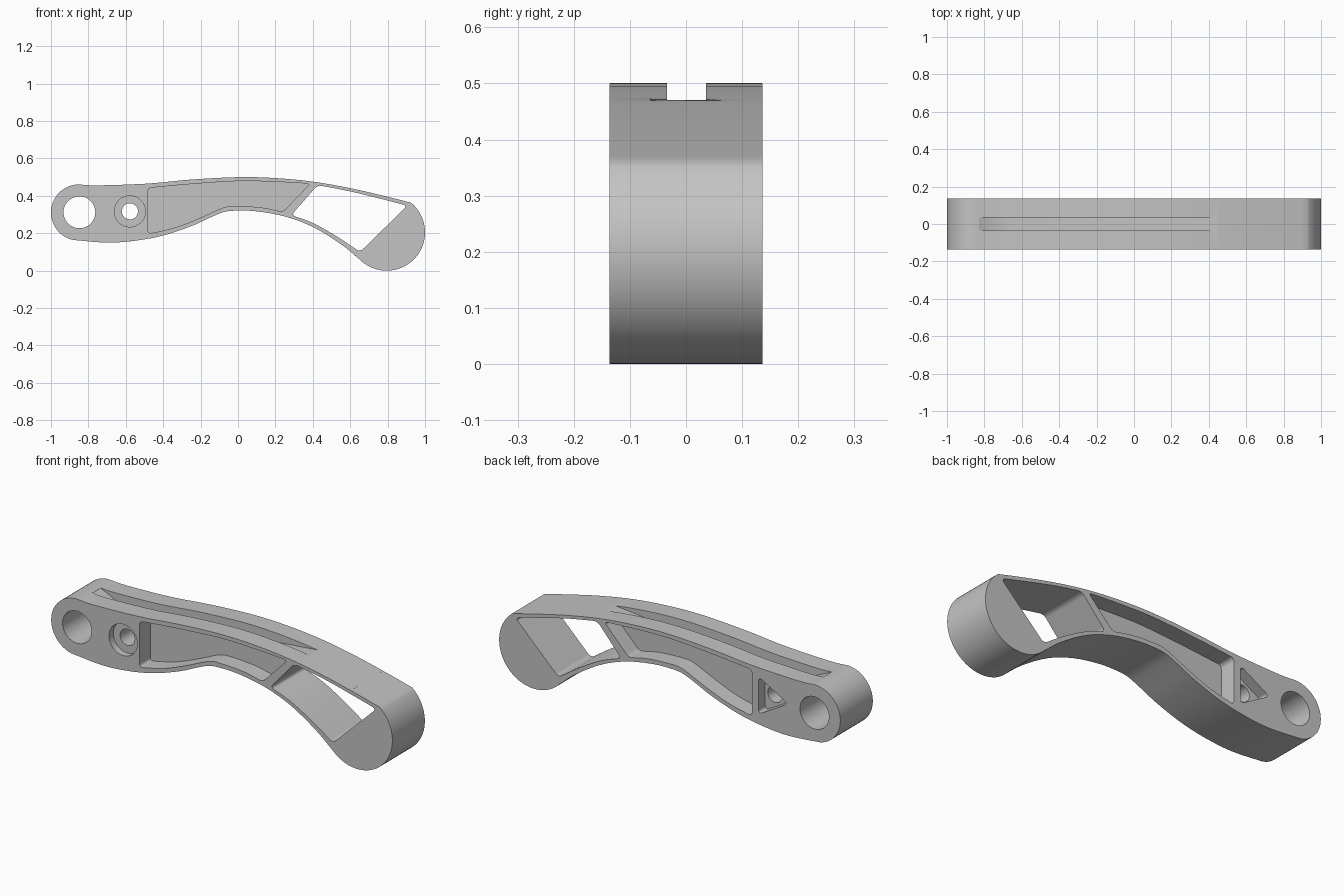
import bpy, bmesh
from math import sin, cos, pi, radians
from mathutils import Vector

cube = bpy.data.objects.get("Cube")
if cube:
    bpy.data.objects.remove(cube)

HALF = 0.136          # half thickness of the arm
END = (0.795, 0.205)  # centre of the round end
END_R = 0.205

grey = bpy.data.materials.new("satin_grey")
grey.use_nodes = True
grey.diffuse_color = (0.55, 0.55, 0.55, 1)
grey.node_tree.nodes["Principled BSDF"].inputs["Base Color"].default_value = (0.55, 0.55, 0.55, 1)


def spline(pts, n=4):
    """Smooth curve through the points."""
    p = [Vector(q) for q in pts]
    p = [p[0] * 2 - p[1]] + p + [p[-1] * 2 - p[-2]]
    out = []
    for a, b, c, d in zip(p, p[1:], p[2:], p[3:]):
        for i in range(n):
            t = i / n
            out.append(0.5 * (2 * b + (c - a) * t + (2 * a - 5 * b + 4 * c - d) * t ** 2
                              + (3 * b - a - 3 * c + d) * t ** 3))
    return out + [p[-2]]


def arc(centre, r, start, stop, n):
    return [Vector((centre[0] + r * cos(radians(start + (stop - start) * i / n)),
                    centre[1] + r * sin(radians(start + (stop - start) * i / n))))
            for i in range(n + 1)]


def prism(name, outline, y0, y1, corner=0.0, edge_round=None):
    """Extrude an x-z outline along y, optionally rounding corners or rims."""
    bm = bmesh.new()
    face = bm.faces.new([bm.verts.new((p[0], y0, p[1])) for p in outline])
    ext = bmesh.ops.extrude_face_region(bm, geom=[face])["geom"]
    bmesh.ops.translate(bm, vec=(0, y1 - y0, 0),
                        verts=[g for g in ext if isinstance(g, bmesh.types.BMVert)])
    bmesh.ops.recalc_face_normals(bm, faces=bm.faces)
    if corner:
        sharp = [e for e in bm.edges
                 if abs(e.verts[0].co.y - e.verts[1].co.y) > 0.001
                 and e.calc_face_angle(0) > radians(32)]
        bmesh.ops.bevel(bm, geom=sharp, offset=corner, segments=5, profile=0.5,
                        affect='EDGES', clamp_overlap=True)
    if edge_round:
        rims = [e for e in bm.edges
                if abs(e.verts[0].co.y - e.verts[1].co.y) < 0.001 and edge_round(e)]
        bmesh.ops.bevel(bm, geom=rims, offset=0.014, segments=3, profile=0.5,
                        affect='EDGES', clamp_overlap=True)
    mesh = bpy.data.meshes.new(name)
    bm.to_mesh(mesh)
    bm.free()
    mesh.materials.append(grey)
    ob = bpy.data.objects.new(name, mesh)
    bpy.context.collection.objects.link(ob)
    return ob


def outside_round_end(e):
    m = (e.verts[0].co + e.verts[1].co) / 2
    return (Vector((m.x, m.z)) - Vector(END)).length > END_R + 0.002


# Arm outline: top edge, round end, underside, pivot end
top = spline([(-0.85, 0.461), (-0.77, 0.456), (-0.6, 0.46), (-0.45, 0.468), (-0.25, 0.487),
              (0, 0.5), (0.2, 0.495), (0.4, 0.476), (0.6, 0.441), (0.8, 0.395), (0.925, 0.363)])
under = spline([(0.65, 0.06), (0.55, 0.142), (0.4, 0.234), (0.25, 0.29), (0.1, 0.317),
                (0, 0.321), (-0.07, 0.315), (-0.14, 0.288), (-0.25, 0.238), (-0.4, 0.188),
                (-0.55, 0.16), (-0.7, 0.15), (-0.88, 0.164)])
arm = prism("arm", top[1:-1] + arc(END, END_R, 50.5, -135, 36) + under[1:-1]
            + arc((-0.85, 0.311), 0.15, 258, 90, 24), -HALF, HALF,
            edge_round=outside_round_end)

# Open window beside the round end
window = (spline([(0.425, 0.457), (0.6, 0.424), (0.78, 0.38), (0.905, 0.347)], 3)
          + spline([(0.652, 0.1), (0.53, 0.182), (0.4, 0.255), (0.285, 0.297)], 3))
cutters = [prism("window_cutter", window, -1, 1, corner=0.022)]

# Matching pockets on both faces, leaving a central web
pocket = (spline([(-0.482, 0.442), (-0.25, 0.463), (0, 0.479), (0.2, 0.475), (0.385, 0.465)], 4)
          + spline([(0.24, 0.314), (0.13, 0.337), (0, 0.345), (-0.075, 0.338), (-0.2, 0.283),
                    (-0.34, 0.229), (-0.482, 0.197)], 3))
for side in (-1, 1):
    cutters.append(prism("pocket_cutter", pocket, side * 0.046, side * 0.3, corner=0.02))

# Pivot hole, bolt hole, round bolt recess and triangular nut recess
BOLT = (-0.578, 0.317)
cutters += [
    prism("pivot_cutter", arc((-0.848, 0.312), 0.085, 0, 354, 59), -1, 1),
    prism("bolt_cutter", arc(BOLT, 0.043, 0, 350, 35), -1, 1),
    prism("bolt_recess_cutter", arc(BOLT, 0.083, 0, 352, 44), -0.3, -0.1),
    prism("nut_recess_cutter", arc(BOLT, 0.115, 60, 300, 2), 0.08, 0.3, corner=0.025),
]

# Tapering slot along the top
slot = [(-0.83, 0.458), (-0.64, 0.37), (0.445, 0.471), (0.445, 0.6), (-0.83, 0.6)]
cutters.append(prism("slot_cutter", slot, -0.034, 0.036))

for ob in bpy.context.selected_objects:
    ob.select_set(False)
arm.select_set(True)
bpy.context.view_layer.objects.active = arm
for cutter in cutters:
    cutter.hide_render = True
    mod = arm.modifiers.new("cut", 'BOOLEAN')
    mod.operation = 'DIFFERENCE'
    mod.solver = 'EXACT'
    mod.object = cutter
    bpy.ops.object.modifier_apply(modifier=mod.name)
    bpy.data.objects.remove(cutter)

# Smooth curves, crisp edges
bpy.ops.object.shade_smooth_by_angle(angle=radians(32))
normals = arm.modifiers.new("flat_faces", 'WEIGHTED_NORMAL')
normals.keep_sharp = True
